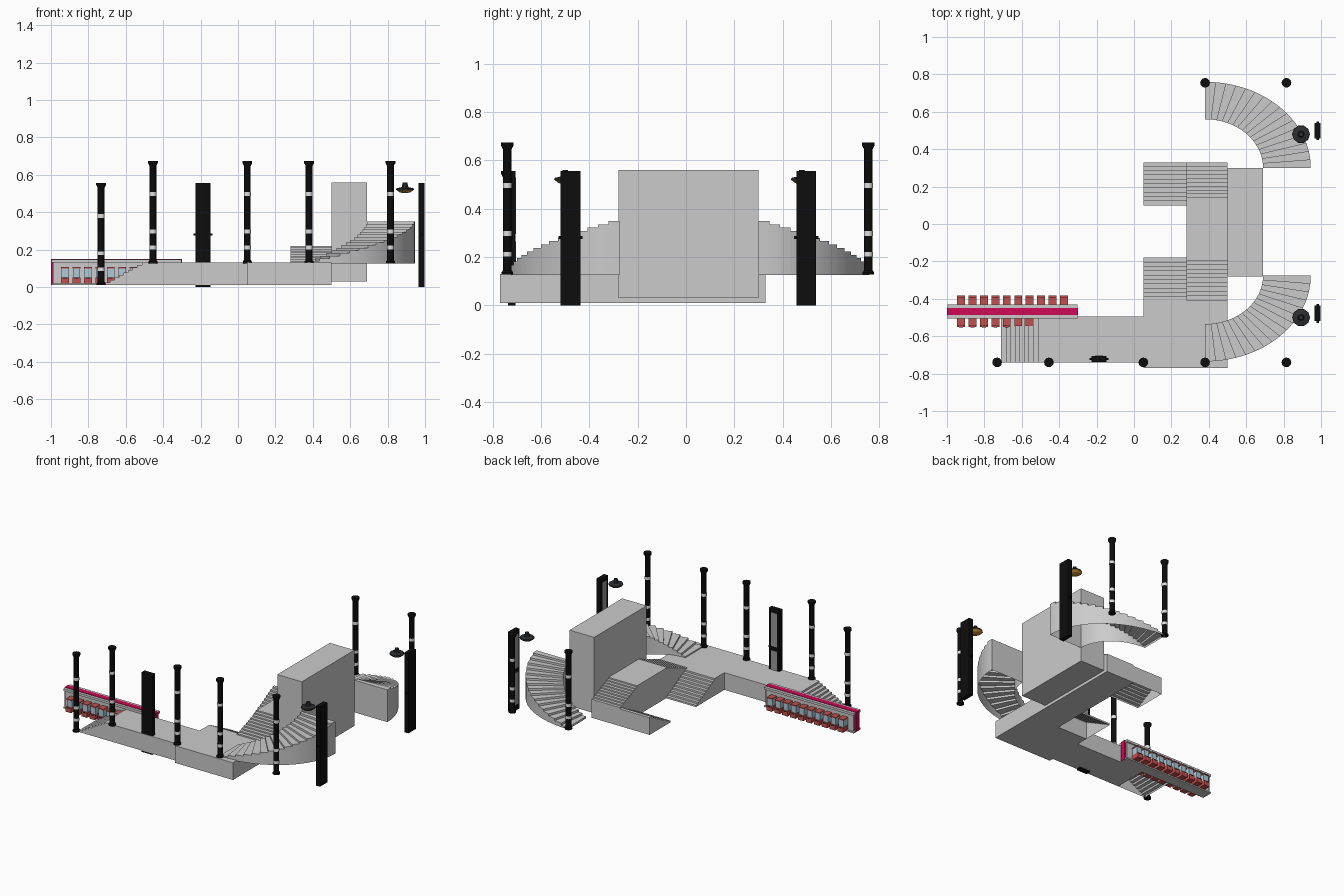
import bpy, bmesh, math
from mathutils import Vector

cube = bpy.data.objects.get("Cube")
if cube:
    bpy.data.objects.remove(cube, do_unlink=True)


def material(name, rgb):
    m = bpy.data.materials.new(name)
    m.use_nodes = True
    m.diffuse_color = (*rgb, 1)
    m.node_tree.nodes["Principled BSDF"].inputs["Base Color"].default_value = (*rgb, 1)
    return m


GREY = material("concrete grey", (0.6, 0.6, 0.6))
BLACK = material("black metal", (0.004, 0.004, 0.004))
WHITE = material("white band", (0.75, 0.75, 0.75))
PANEL = material("panel grey", (0.32, 0.32, 0.32))
MAGENTA = material("magenta", (0.62, 0.003, 0.09))
RED = material("soft red", (0.55, 0.08, 0.075))
BLUE = material("pale blue", (0.42, 0.6, 0.7))
GOLD = material("gold", (0.5, 0.25, 0.03))
LAMP = material("dark lamp", (0.025, 0.027, 0.03))


def finish(name, bm, mat, smooth=False):
    bmesh.ops.remove_doubles(bm, verts=bm.verts, dist=0.00005)
    bmesh.ops.recalc_face_normals(bm, faces=bm.faces)
    mesh = bpy.data.meshes.new(name)
    bm.to_mesh(mesh)
    bm.free()
    mesh.materials.append(mat)
    ob = bpy.data.objects.new(name, mesh)
    bpy.context.scene.collection.objects.link(ob)
    if smooth:
        bpy.ops.object.select_all(action='DESELECT')
        ob.select_set(True)
        bpy.context.view_layer.objects.active = ob
        bpy.ops.object.shade_smooth_by_angle(angle=math.radians(32))
    return ob


def box(name, x, y, z, mat):
    """Box from three (low, high) ranges."""
    bm = bmesh.new()
    bmesh.ops.create_cube(bm, size=1)
    for v in bm.verts:
        v.co = Vector([(r[0] + r[1]) / 2 + c * (r[1] - r[0])
                       for r, c in zip((x, y, z), v.co)])
    return finish(name, bm, mat)


def lathe(name, x, y, z, profile, mat, sides=12, smooth=True):
    """Turn (radius, height) points around a vertical axis."""
    bm = bmesh.new()
    rings = [[bm.verts.new((x + r * math.cos(math.tau * k / sides),
                            y + r * math.sin(math.tau * k / sides), z + h))
              for k in range(sides)] for r, h in profile]
    for a, b in zip(rings, rings[1:]):
        for k in range(sides):
            j = (k + 1) % sides
            bm.faces.new((a[k], a[j], b[j], b[k]))
    bm.faces.new(rings[0][::-1])
    bm.faces.new(rings[-1])
    return finish(name, bm, mat, smooth)


def stairs(name, edge, steps, base, top, subs=1):
    """Steps open below; edge(t) gives the two side points at t from 0 to 1."""
    bm = bmesh.new()

    def quad(p, q, low, high):
        bm.faces.new([bm.verts.new((*c, h)) for c, h in
                      ((p, low), (q, low), (q, high), (p, high))])

    rise = (top - base) / steps
    for i in range(steps):
        h = base + rise * (i + 1)
        quad(*edge(i / steps), h - rise, h)
        for s in range(subs):
            a, b = edge((i + s / subs) / steps)
            c, d = edge((i + (s + 1) / subs) / steps)
            bm.faces.new([bm.verts.new((*p, h)) for p in (a, b, d, c)])
            quad(a, c, base, h)
            quad(b, d, base, h)
    quad(*edge(1), base, top)
    return finish(name, bm, GREY, subs > 1)


def straight(name, x, start, end, steps, base, top):
    """Straight flight across the x range, climbing along y."""
    def edge(t):
        y = start + (end - start) * t
        return (x[0], y), (x[1], y)
    stairs(name, edge, steps, base, top)


# Platforms, bridge and tall block
box("side_platform", (-0.49, 0.05), (-0.74, -0.495), (0.01, 0.13), GREY)
box("front_platform", (0.05, 0.5), (-0.77, -0.41), (0.01, 0.13), GREY)
box("bridge_base", (0.28, 0.5), (-0.41, 0.33), (0.01, 0.13), GREY)
box("bridge_landing", (0.28, 0.5), (-0.17, 0.12), (0.13, 0.22), GREY)
box("tall_block", (0.5, 0.69), (-0.28, 0.3), (0.03, 0.56), GREY)

# Straight flights
stairs("side_stairs", lambda t: ((-0.71 + 0.22 * t, -0.74), (-0.71 + 0.22 * t, -0.495)),
       9, 0.01, 0.13)
straight("front_bridge_stairs", (0.28, 0.5), -0.41, -0.17, 10, 0.13, 0.22)
straight("back_bridge_stairs", (0.28, 0.5), 0.33, 0.12, 10, 0.13, 0.22)
straight("front_lower_stairs", (0.05, 0.28), -0.18, -0.41, 10, 0.01, 0.13)
straight("back_lower_stairs", (0.05, 0.28), 0.10, 0.33, 10, 0.01, 0.13)


# Curved flights, mirrored front and back
def curved(name, cy, side):
    def edge(t):
        a = t * math.pi / 2
        return [(0.38 + rx * math.sin(a), cy + side * ry * math.cos(a))
                for rx, ry in ((0.31, 0.26), (0.565, 0.46))]
    stairs(name, edge, 16, 0.125, 0.35, subs=3)


curved("front_curved_stairs", -0.275, -1)
curved("back_curved_stairs", 0.30, 1)


# Banded poles
def pole(name, x, y, z):
    lathe(name, x, y, z, [(0.024, 0), (0.024, 0.01), (0.018, 0.018), (0.018, 0.52),
                          (0.026, 0.535), (0.026, 0.547)], BLACK)
    for h in (0.085, 0.17, 0.37):
        lathe(name + "_band", x, y, z + h - 0.01,
              [(0.0188, 0), (0.0188, 0.02)], WHITE)


pole("low_pole", -0.732, -0.74, 0.01)
for px in (-0.455, 0.05, 0.38, 0.815):
    pole("front_pole", px, -0.74, 0.127)
for px in (0.38, 0.815):
    pole("back_pole", px, 0.755, 0.127)


# Upright display boards with a pale panel on the inner face
def board(name, x, y, along_x):
    def part(label, along, across, z, mat):
        if along_x:
            box(label, (x + along[0], x + along[1]), (y + across[0], y + across[1]), z, mat)
        else:
            box(label, (x - across[1], x - across[0]), (y + along[0], y + along[1]), z, mat)
    part(name, (-0.041, 0.041), (-0.016, 0.016), (0, 0.557), BLACK)
    part(name + "_knobs", (-0.05, 0.05), (-0.006, 0.006), (0.275, 0.287), BLACK)
    for z in ((0.04, 0.265), (0.295, 0.53)):
        part(name + "_panel", (-0.022, 0.022), (0.016, 0.018), z, PANEL)


board("front_board", -0.187, -0.722, True)
board("right_front_board", 0.982, -0.478, False)
board("right_back_board", 0.982, 0.498, False)

# Hanging lamps
for ly in (-0.5, 0.48):
    lathe("lamp_shade", 0.893, ly, 0.52,
          [(0.048, 0), (0.046, 0.008), (0.018, 0.014), (0.012, 0.04)], LAMP, 10, False)
    lathe("lamp_bowl", 0.893, ly, 0.502,
          [(0.012, 0), (0.03, 0.005), (0.047, 0.018)], GOLD, 10, False)

# Counter with a magenta stripe wrapped over its top and ends
box("counter_core", (-0.99, -0.31), (-0.496, -0.439), (0.015, 0.14), GREY)
box("counter_top", (-0.997, -0.303), (-0.506, -0.43), (0.132, 0.148), GREY)
box("counter_foot", (-0.997, -0.303), (-0.506, -0.43), (0.01, 0.02), GREY)
box("counter_stripe", (-1.0, -0.3), (-0.487, -0.45), (0.012, 0.151), MAGENTA)

# Booths along both sides of the counter
for side, wall in ((-1, -0.496), (1, -0.439)):
    for k in range(10):
        bx = -0.925 + 0.0612 * k

        def booth(label, half, reach, z, mat):
            box(label, (bx - half, bx + half),
                sorted((wall, wall + side * reach)), z, mat)
        booth("booth_base", 0.021, 0.056, (0.018, 0.052), RED)
        booth("booth_window", 0.019, 0.046, (0.052, 0.099), BLUE)
        booth("booth_roof", 0.021, 0.05, (0.099, 0.107), RED)
        booth("booth_vent", 0.01, 0.057, (0.045, 0.05), BLACK)
